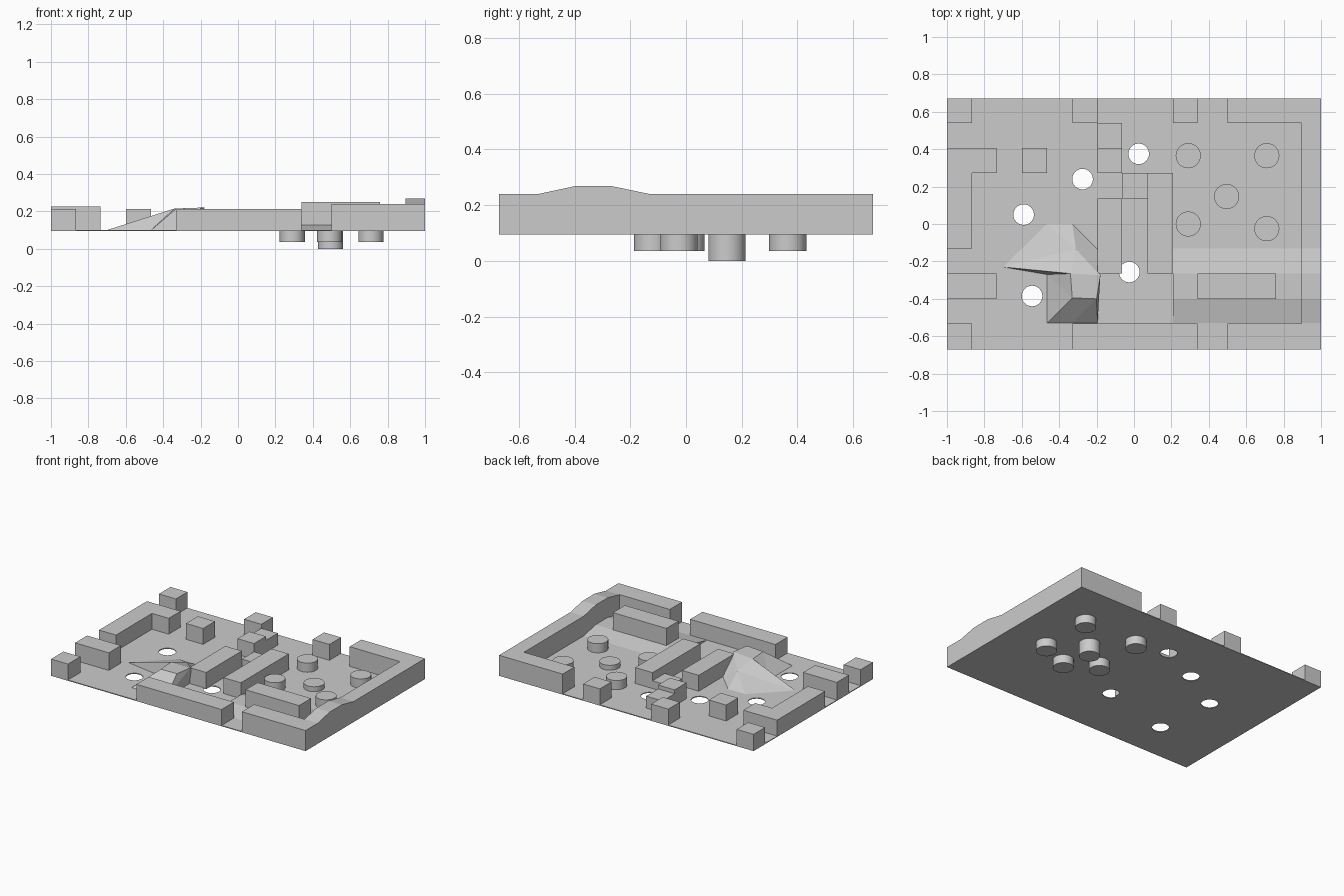
import bpy, bmesh

cube = bpy.data.objects.get("Cube")
if cube:
    bpy.data.objects.remove(cube, do_unlink=True)

grey = bpy.data.materials.new("plain_grey")
grey.use_nodes = True
COLOUR = (0.6, 0.6, 0.6, 1)
grey.diffuse_color = COLOUR
grey.node_tree.nodes["Principled BSDF"].inputs["Base Color"].default_value = COLOUR

BASE, FLOOR, WALL = 0.094, 0.1, 0.213


def finish(name, bm):
    bmesh.ops.recalc_face_normals(bm, faces=bm.faces)
    mesh = bpy.data.meshes.new(name)
    bm.to_mesh(mesh)
    bm.free()
    obj = bpy.data.objects.new(name, mesh)
    mesh.materials.append(grey)
    bpy.context.collection.objects.link(obj)
    return obj


def prism(name, points, shift):
    """Extrude a flat outline along a vector."""
    bm = bmesh.new()
    face = bm.faces.new([bm.verts.new(p) for p in points])
    new = bmesh.ops.extrude_face_region(bm, geom=[face])["geom"]
    bmesh.ops.translate(bm, vec=shift, verts=[v for v in new if isinstance(v, bmesh.types.BMVert)])
    # keep the starting cap so that the solid is closed
    if not face.is_valid or len(bm.faces) < len(points) + 2:
        bmesh.ops.holes_fill(bm, edges=bm.edges)
    return finish(name, bm)


def slab(name, outline, top, bottom=BASE):
    return prism(name, [(x, y, bottom) for x, y in outline], (0, 0, top - bottom))


def block(name, x0, x1, y0, y1, top=WALL, bottom=BASE):
    return slab(name, [(x0, y0), (x1, y0), (x1, y1), (x0, y1)], top, bottom)


def cylinder(name, x, y, r, z0, z1):
    bpy.ops.mesh.primitive_cylinder_add(vertices=40, radius=r, depth=z1 - z0,
                                        location=(x, y, (z0 + z1) / 2))
    obj = bpy.context.object
    obj.name = name
    obj.data.materials.append(grey)
    bpy.ops.object.shade_smooth_by_angle()
    return obj


# Floor board with round holes
board = block("floor_board", -1, 1, -0.67, 0.67, FLOOR)
for x, y in [(0.025, 0.375), (-0.275, 0.24), (-0.59, 0.05), (-0.025, -0.257), (-0.545, -0.385)]:
    cutter = cylinder("hole_cutter", x, y, 0.055, 0.05, 0.15)
    cutter.hide_render = True
    cutter.hide_set(True)
    cutter.display_type = 'WIRE'
    mod = board.modifiers.new("hole", 'BOOLEAN')
    mod.operation = 'DIFFERENCE'
    mod.solver = 'EXACT'
    mod.object = cutter
bpy.context.view_layer.update()
cut = bpy.data.meshes.new_from_object(board.evaluated_get(bpy.context.evaluated_depsgraph_get()))
board.modifiers.clear()
board.data = cut
for obj in [o for o in bpy.data.objects if o.name.startswith("hole_cutter")]:
    bpy.data.objects.remove(obj, do_unlink=True)

# Raised hump across the floor and the side wall that follows it
hump = [(-0.53, 0), (-0.4, 0.028), (-0.265, 0.028), (-0.13, 0)]
prism("floor_hump", [(0.208, y, FLOOR + h) for y, h in hump], (0.75, 0, 0))
side = [(-0.67, BASE), (-0.67, 0.24)] + [(y, 0.24 + h) for y, h in hump] + [(0.67, 0.24), (0.67, BASE)]
prism("left_side_wall", [(0.895, y, z) for y, z in side], (0.105, 0, 0))
block("left_back_wall", 0.5, 0.895, 0.54, 0.67, 0.24)
block("left_front_wall", 0.5, 0.895, -0.67, -0.532, 0.24)
block("hump_wall", 0.34, 0.76, -0.4, -0.265, 0.25)

# Edge walls and posts
block("front_wall", -0.33, 0.34, -0.67, -0.532)
block("front_corner_post", -1, -0.867, -0.67, -0.532)
block("back_corner_post", -1, -0.867, 0.54, 0.67)
block("back_post_right", -0.33, -0.195, 0.54, 0.67)
block("back_post_left", 0.208, 0.34, 0.54, 0.67)
block("right_short_wall", -1, -0.735, -0.4, -0.265, 0.225)
slab("right_corner_wall", [(-1, -0.131), (-0.867, -0.131), (-0.867, 0.273),
                           (-0.735, 0.273), (-0.735, 0.406), (-1, 0.406)], WALL)

# Inner walls and blocks
block("inner_post", -0.6, -0.465, 0.273, 0.406)
block("back_block", -0.195, -0.065, 0.273, 0.406)
block("back_step", -0.195, -0.065, 0.406, 0.54, 0.185)
block("centre_wall_right", -0.195, -0.065, -0.265, 0.136)
block("centre_wall_left", 0.072, 0.208, -0.265, 0.273)
block("centre_bridge", -0.065, 0.072, 0.136, 0.273, 0.155)

# Round bumpers that pass through the floor
for x, y in [(0.29, 0.365), (0.71, 0.365), (0.29, 0), (0.71, -0.025)]:
    cylinder("bumper", x, y, 0.067, 0.035, 0.165)
cylinder("centre_bumper", 0.495, 0.147, 0.067, 0, 0.135)
cylinder("under_bumper", 0.49, -0.12, 0.067, 0.035, 0.098)

# Faceted hill
low = dict(a=(-0.7, -0.23), b=(-0.465, 0), c=(-0.33, 0), d=(-0.195, -0.135),
           e=(-0.195, -0.53), f=(-0.33, -0.53), g=(-0.465, -0.53), h=(-0.465, -0.27))
high = dict(p=(-0.31, -0.135, 0.17), q=(-0.34, -0.265, 0.215), r=(-0.18, -0.275, 0.22),
            s=(-0.2, -0.4, 0.22), t=(-0.33, -0.395, 0.215))
bm = bmesh.new()
v = {k: bm.verts.new((*xy, FLOOR)) for k, xy in low.items()}
v.update({k: bm.verts.new(co) for k, co in high.items()})
for loop in "abp bcp apq aqh hqt htg gtf fts fse esr erd drp rqp cdp qrst".split():
    bm.faces.new([v[k] for k in loop])
finish("faceted_hill", bm)
